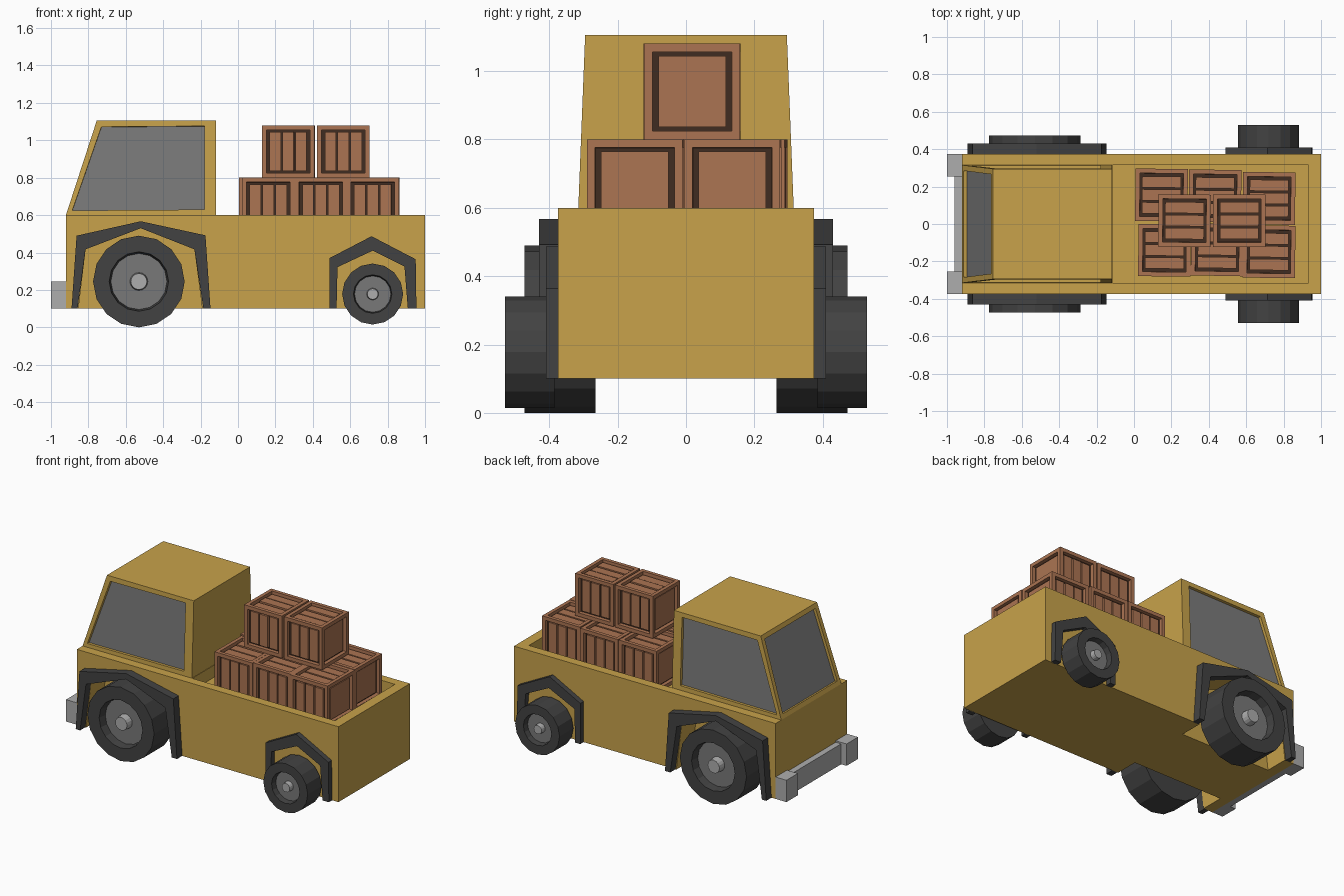
import bpy, bmesh, math, random
from mathutils import Matrix, Vector

if "Cube" in bpy.data.objects:
    bpy.data.objects.remove(bpy.data.objects["Cube"])
random.seed(4)


def mat(name, r, g, b):
    m = bpy.data.materials.new(name)
    m.diffuse_color = (r, g, b, 1)
    m.use_nodes = True
    m.node_tree.nodes["Principled BSDF"].inputs["Base Color"].default_value = m.diffuse_color
    return m


PAINT = mat("yellow_paint", .58, .365, .07)
GLASS = mat("grey_glass", .2, .2, .2)
RUBBER = mat("dark_rubber", .055, .055, .055)
RIM = mat("rim_grey", .19, .19, .19)
STEEL = mat("light_steel", .42, .42, .42)
WOOD = mat("crate_wood", .41, .175, .085)
GAP = mat("crate_gap", .05, .025, .015)


def finish(bm, name, *mats):
    bmesh.ops.recalc_face_normals(bm, faces=bm.faces)
    me = bpy.data.meshes.new(name)
    bm.to_mesh(me)
    bm.free()
    for m in mats:
        me.materials.append(m)
    ob = bpy.data.objects.new(name, me)
    bpy.context.collection.objects.link(ob)
    return ob


def add_box(bm, lo, hi):
    lo, hi = Vector(lo), Vector(hi)
    M = Matrix.Translation((lo + hi) / 2) @ Matrix.Diagonal((*(hi - lo), 1))
    return bmesh.ops.create_cube(bm, size=1, matrix=M)["verts"]


def prism(profile, y0, y1):
    """Extrude an x-z outline from y0 to y1."""
    bm = bmesh.new()
    f = bm.faces.new([bm.verts.new((x, y0, z)) for x, z in profile])
    new = bmesh.ops.extrude_face_region(bm, geom=[f])["geom"]
    for v in new:
        if isinstance(v, bmesh.types.BMVert):
            v.co.y = y1
    bmesh.ops.recalc_face_normals(bm, faces=bm.faces)
    return bm


def cut(target, cutter):
    mod = target.modifiers.new("cut", 'BOOLEAN')
    mod.operation, mod.object, mod.solver = 'DIFFERENCE', cutter, 'EXACT'
    cutter.hide_render = True
    bpy.context.view_layer.objects.active = target
    bpy.ops.object.modifier_apply(modifier=mod.name)
    bpy.data.objects.remove(cutter)


# Arch outlines, outer then inner
front_outer = [(-.89, .1), (-.863, .49), (-.52, .567), (-.174, .492), (-.147, .1)]
front_inner = [(-.185, .1), (-.233, .417), (-.52, .53), (-.815, .417), (-.858, .1)]
rear_outer = [(.489, .1), (.489, .37), (.714, .487), (.95, .364), (.954, .1)]
rear_inner = [(.908, .1), (.89, .326), (.72, .41), (.532, .322), (.527, .1)]

# Body with bed recess and front wheel wells
bm = bmesh.new()
add_box(bm, (-.92, -.375, .1), (1, .375, .6))
body = finish(bm, "truck_body", PAINT)
bm = bmesh.new()
add_box(bm, (-.115, -.315, .52), (.932, .315, .7))
cut(body, finish(bm, "bed_cutter", PAINT))
well = [(-.185, .05)] + front_inner[1:4] + [(-.858, .05)]
for s in (-1, 1):
    cut(body, finish(prism(well, s * .22, s * .5), "well_cutter", PAINT))

# Cab, tapered, with recessed side windows and windscreen
bm = prism([(-.92, .6), (-.755, 1.106), (-.118, 1.106), (-.118, .6)], -.315, .315)
for v in bm.verts:
    if v.co.z > 1:
        v.co.y *= .295 / .315
bm.normal_update()
panes = [f for f in bm.faces if abs(f.normal.y) > .8 or f.normal.x < -.8]
bmesh.ops.inset_individual(bm, faces=panes, thickness=.042)
for f in panes:
    for v in f.verts:
        if v.co.x > -.3:
            v.co.x = -.178
bmesh.ops.inset_individual(bm, faces=panes, thickness=.001, depth=-.018)
for f in panes:
    f.material_index = 1
finish(bm, "cab", PAINT, GLASS)

# Bumper: bar with two end blocks
bm = bmesh.new()
add_box(bm, (-.96, -.3, .1), (-.915, .3, .235))
for s in (-1, 1):
    add_box(bm, (-1, min(s * .255, s * .375), .1), (-.918, max(s * .255, s * .375), .245))
finish(bm, "front_bumper", STEEL)


# Wheel: outline (radius, y) turned about the axle
def wheel(name, cx, cz, r, y_in, y_out, rim, hub, side, n=16):
    w = y_out - y_in
    prof = [(r, y_in), (r, y_out), (rim * 1.06, y_out), (rim, y_out - .25 * w),
            (hub, y_out - .25 * w), (hub * .9, y_out - .02 * w)]
    bm = bmesh.new()
    rings = []
    for rad, y in prof:
        rings.append([bm.verts.new((cx + rad * math.sin(2 * math.pi * i / n), side * y,
                                    cz + rad * math.cos(2 * math.pi * i / n))) for i in range(n)])
    for k, (a, b) in enumerate(zip(rings, rings[1:])):
        for i in range(n):
            j = (i + 1) % n
            bm.faces.new((a[i], a[j], b[j], b[i])).material_index = (0, 0, 0, 1, 2)[k]
    bm.faces.new(rings[0])
    bm.faces.new(rings[-1]).material_index = 2
    finish(bm, name, RUBBER, RIM, STEEL)


for s, tag in ((-1, "near"), (1, "far")):
    wheel("front_wheel_" + tag, -.53, .245, .245, .265, .472, .15, .048, s)
    wheel("rear_wheel_" + tag, .72, .178, .163, .385, .53, .097, .032, s)
    finish(prism(front_outer + front_inner, s * .37, s * .43), "front_fender_" + tag, RUBBER)
    finish(prism(rear_outer + rear_inner, s * .37, s * .41), "rear_fender_" + tag, RUBBER)


# Crate: framed cube with dark recesses filled by planks
def crate(name, x, y, z, h=.14):
    bm = bmesh.new()
    add_box(bm, (-h, -h, -h), (h, h, h))
    bm.normal_update()
    panels = bm.faces[:]
    bmesh.ops.inset_individual(bm, faces=panels, thickness=.034)
    bmesh.ops.inset_individual(bm, faces=panels, thickness=.001, depth=-.024)
    for f in panels:
        f.material_index = 1
    p = h - .036
    for axis in range(3):
        across = (1, 0, 1)[axis]          # direction in which planks are laid side by side
        along = 3 - axis - across
        count = 1 if axis == 0 else 3
        step = 2 * p / count
        for s in (-1, 1):
            for i in range(count):
                lo, hi = [0] * 3, [0] * 3
                d = h - .011 + random.uniform(-.003, .003)
                lo[axis], hi[axis] = sorted((s * d, s * (h - .03)))
                lo[along], hi[along] = -p, p
                lo[across] = -p + i * step + .005
                hi[across] = -p + (i + 1) * step - .005
                add_box(bm, lo, hi)
    ob = finish(bm, name, WOOD, GAP)
    ob.location = (x, y, z)
    ob.rotation_euler.z = math.radians(random.uniform(-1.2, 1.2))


spots = [(.147, .155, .66), (.433, .15, .66), (.722, .137, .66),
         (.163, -.14, .66), (.445, -.137, .66), (.722, -.148, .66),
         (.27, .018, .94), (.563, .018, .94)]
for i, spot in enumerate(spots):
    crate(f"crate_{i + 1}", *spot)
